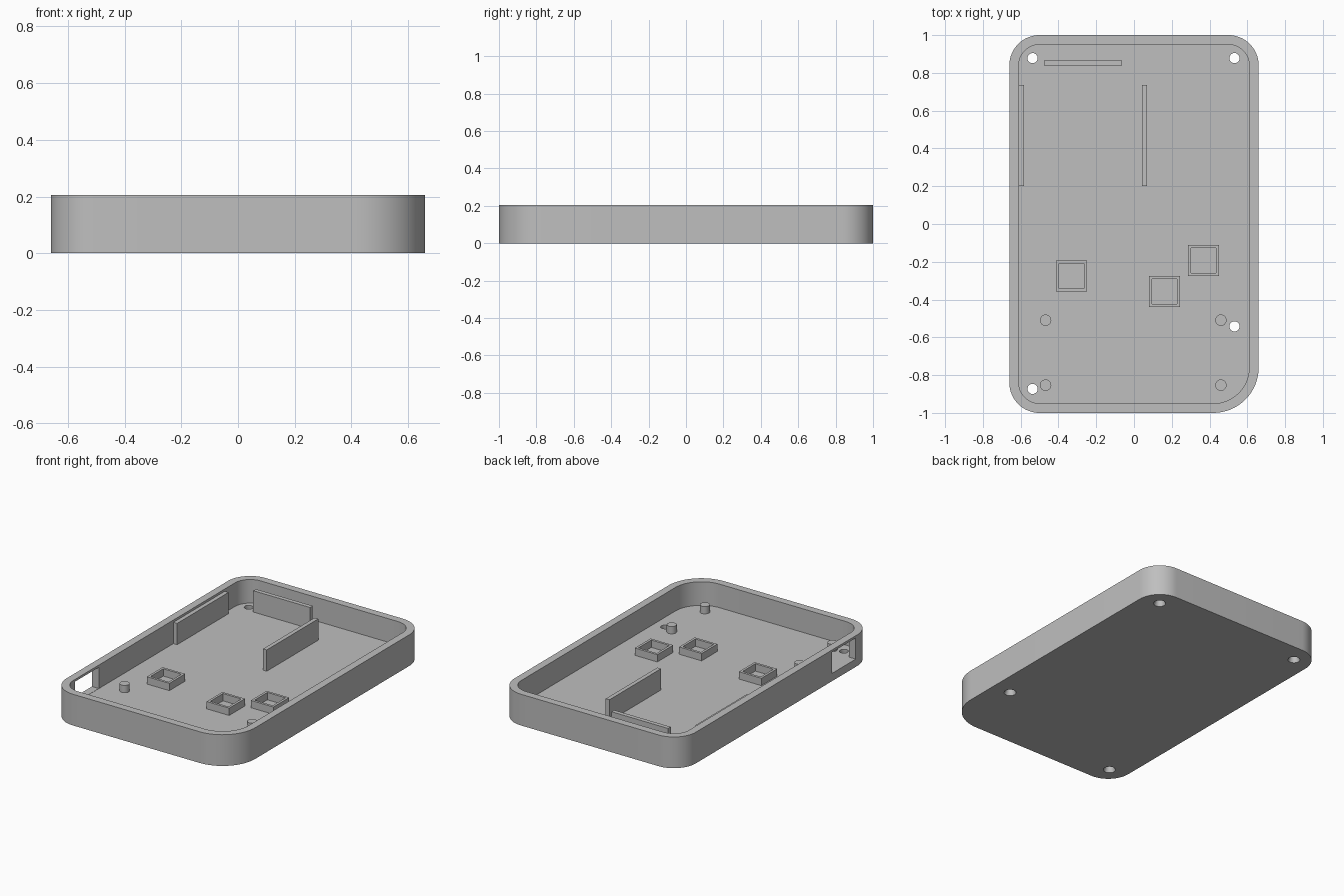
import bpy
import bmesh
import math

if "Cube" in bpy.data.objects:
    bpy.data.objects.remove(bpy.data.objects["Cube"], do_unlink=True)

# Main dimensions
HALF_X, HALF_Y, HEIGHT = 0.66, 1.0, 0.205
WALL, FLOOR, RIB_TOP, BOSS_TOP = 0.05, 0.05, 0.19, 0.098
SINK = 0.01  # overlap of fittings into the floor

grey = bpy.data.materials.new("plain_grey")
grey.use_nodes = True
COLOUR = (0.52, 0.52, 0.52, 1)
grey.diffuse_color = COLOUR
grey.node_tree.nodes["Principled BSDF"].inputs["Base Color"].default_value = COLOUR


def finish(name, bm):
    bmesh.ops.recalc_face_normals(bm, faces=bm.faces)
    mesh = bpy.data.meshes.new(name)
    bm.to_mesh(mesh)
    bm.free()
    mesh.materials.append(grey)
    obj = bpy.data.objects.new(name, mesh)
    bpy.context.collection.objects.link(obj)
    return obj


def prism(name, outline, z0, z1):
    bm = bmesh.new()
    base = bm.faces.new([bm.verts.new((x, y, z0)) for x, y in outline])
    top = bmesh.ops.extrude_face_region(bm, geom=[base])["geom"]
    bmesh.ops.translate(bm, vec=(0, 0, z1 - z0),
                        verts=[v for v in top if isinstance(v, bmesh.types.BMVert)])
    return finish(name, bm)


def block(name, x0, x1, y0, y1, z0, z1):
    return prism(name, [(x0, y0), (x1, y0), (x1, y1), (x0, y1)], z0, z1)


def cone(name, x, y, r0, r1, z0, z1):
    bm = bmesh.new()
    bmesh.ops.create_cone(bm, cap_ends=True, segments=32, radius1=r0, radius2=r1, depth=z1 - z0)
    bmesh.ops.translate(bm, verts=bm.verts, vec=(x, y, (z0 + z1) / 2))
    return finish(name, bm)


def rounded_outline(inset, steps=16):
    """Rounded rectangle whose front left corner is fuller than the rest."""
    points = []
    corners = [(1, 1, 0.16), (-1, 1, 0.16), (-1, -1, 0.16), (1, -1, 0.24)]
    for i, (sx, sy, radius) in enumerate(corners):
        cx, cy = sx * (HALF_X - radius), sy * (HALF_Y - radius)
        for k in range(steps + 1):
            a = math.pi / 2 * (i + k / steps)
            r = radius - inset
            points.append((cx + r * math.cos(a), cy + r * math.sin(a)))
    return points


def cut(target, cutter):
    cutter.hide_render = True
    mod = target.modifiers.new("cut", "BOOLEAN")
    mod.operation = "DIFFERENCE"
    mod.solver = "EXACT"
    mod.object = cutter
    bpy.context.view_layer.objects.active = target
    bpy.ops.object.modifier_apply(modifier=mod.name)
    bpy.data.objects.remove(cutter, do_unlink=True)


def smooth(obj):
    bpy.ops.object.select_all(action="DESELECT")
    obj.select_set(True)
    bpy.context.view_layer.objects.active = obj
    bpy.ops.object.shade_smooth_by_angle(angle=math.radians(30))


# Open tray: floor and surrounding wall
tray = prism("tray", rounded_outline(0), 0, HEIGHT)
cut(tray, prism("cavity", rounded_outline(WALL), FLOOR, HEIGHT + 0.1))

# Port opening through the right wall
cut(tray, block("port_cutter", -0.75, -0.58, -0.82, -0.575, FLOOR + 0.001, RIB_TOP))

# Countersunk screw holes
for x, y in [(-0.537, 0.878), (0.532, 0.878), (-0.537, -0.873), (0.532, -0.542)]:
    cut(tray, cone("hole_cutter", x, y, 0.027, 0.027, -0.1, 0.1))
    cut(tray, cone("sink_cutter", x, y, 0.041, 0.027, -0.01, 0.025))
smooth(tray)

# Upright ribs that hold the board
block("back_rib", -0.476, -0.063, 0.838, 0.866, FLOOR - SINK, RIB_TOP)
block("middle_rib", 0.042, 0.069, 0.2, 0.735, FLOOR - SINK, RIB_TOP)
block("right_rib", -0.613, -0.583, 0.2, 0.735, FLOOR - SINK, RIB_TOP)

# Square button sockets
for i, (x, y) in enumerate([(-0.331, -0.275), (0.161, -0.357), (0.368, -0.193)]):
    outer, inner = 0.082, 0.066
    socket = block(f"button_socket_{i + 1}", x - outer, x + outer, y - outer, y + outer,
                   FLOOR - SINK, BOSS_TOP)
    cut(socket, block("socket_cutter", x - inner, x + inner, y - inner, y + inner, 0, HEIGHT))

# Locating pegs
for side, x in (("right", -0.468), ("left", 0.46)):
    for end, y in (("front", -0.853), ("rear", -0.509)):
        smooth(cone(f"{side}_{end}_peg", x, y, 0.03, 0.03, FLOOR - SINK, BOSS_TOP))
